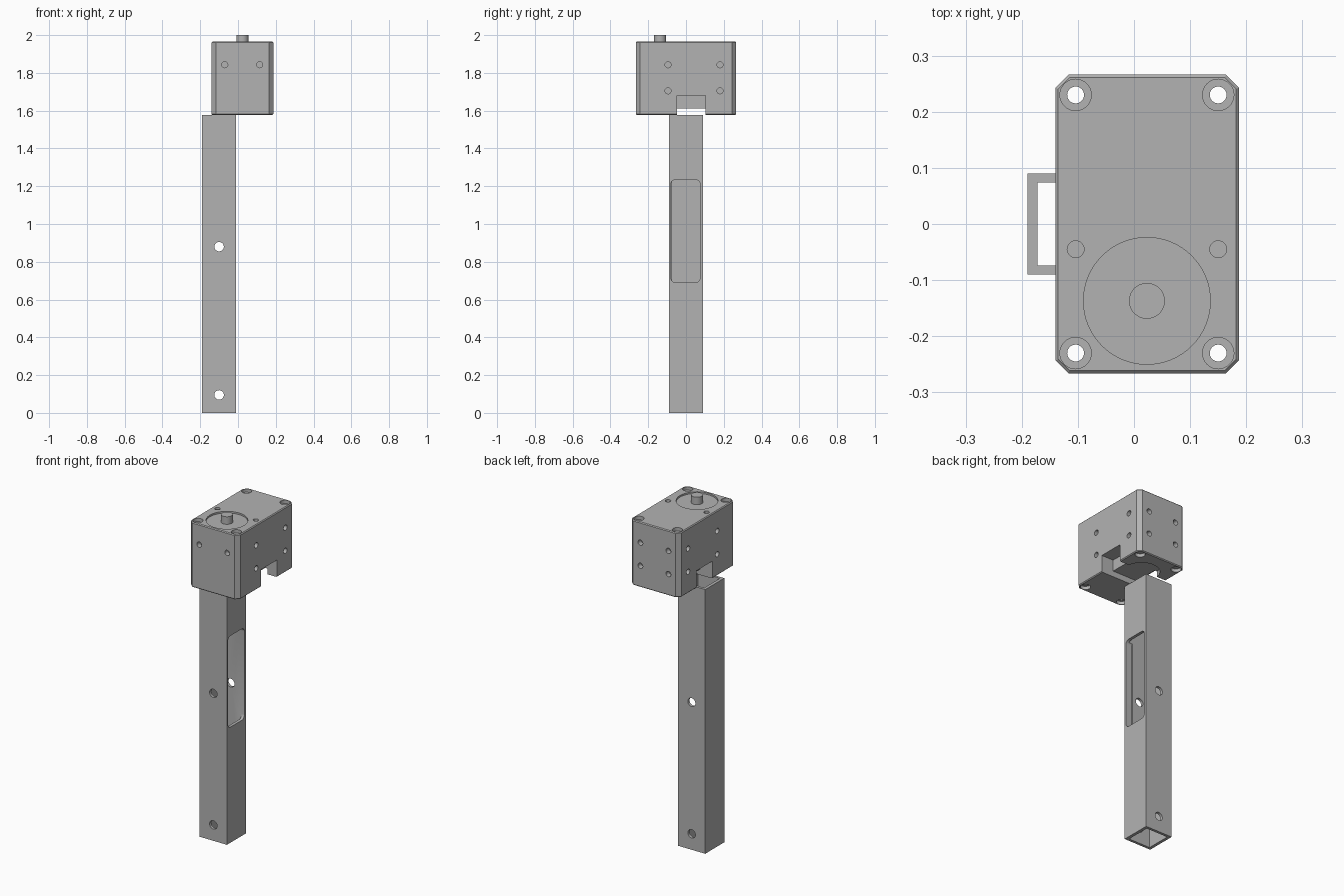
import bpy, bmesh, math
from mathutils import Matrix, Vector

cube = bpy.data.objects.get("Cube")
if cube:
    bpy.data.objects.remove(cube, do_unlink=True)

grey = bpy.data.materials.new("plain grey")
grey.use_nodes = True
colour = (0.45, 0.45, 0.45, 1)
grey.diffuse_color = colour
grey.node_tree.nodes["Principled BSDF"].inputs["Base Color"].default_value = colour


def make(name, bm):
    bmesh.ops.recalc_face_normals(bm, faces=bm.faces)
    mesh = bpy.data.meshes.new(name)
    bm.to_mesh(mesh)
    bm.free()
    mesh.materials.append(grey)
    obj = bpy.data.objects.new(name, mesh)
    bpy.context.collection.objects.link(obj)
    return obj


def block(name, lo, hi, bevel=0, axis=None, rim=0, segments=1):
    """Box between two corners; bevels edges along one axis, then the end rims."""
    lo, hi = Vector(lo), Vector(hi)
    bm = bmesh.new()
    bmesh.ops.create_cube(bm, size=1)
    for v in bm.verts:
        v.co = (lo + hi) / 2 + v.co * (hi - lo)
    if bevel:
        edges = [e for e in bm.edges
                 if abs((e.verts[0].co - e.verts[1].co).normalized()[axis]) > 0.9]
        bmesh.ops.bevel(bm, geom=edges, offset=bevel, offset_type='OFFSET',
                        segments=segments, profile=0.5, affect='EDGES')
    if rim:
        edges = [e for e in bm.edges
                 if abs(e.verts[0].co[axis] - e.verts[1].co[axis]) < 1e-5]
        bmesh.ops.bevel(bm, geom=edges, offset=rim, offset_type='OFFSET',
                        segments=1, profile=0.5, affect='EDGES')
    return make(name, bm)


def rod(name, centre, radius, length, axis=2, sides=32):
    """Cylinder centred on a point along the chosen axis."""
    turn = {0: Matrix.Rotation(math.pi / 2, 4, 'Y'),
            1: Matrix.Rotation(math.pi / 2, 4, 'X'), 2: Matrix()}[axis]
    bm = bmesh.new()
    bmesh.ops.create_cone(bm, cap_ends=True, segments=sides, radius1=radius,
                          radius2=radius, depth=length,
                          matrix=Matrix.Translation(centre) @ turn)
    return make(name, bm)


def cut(obj, cutter):
    cutter.hide_render = True
    mod = obj.modifiers.new("cut", 'BOOLEAN')
    mod.operation, mod.solver, mod.object = 'DIFFERENCE', 'EXACT', cutter
    bpy.context.view_layer.objects.active = obj
    bpy.ops.object.modifier_apply(modifier=mod.name)
    bpy.data.objects.remove(cutter, do_unlink=True)


# Hollow square post with a side window and cross holes
BASE, TOP = 1.577, 1.965
post = block("square_post", (-0.19, -0.09, 0), (-0.01, 0.09, BASE))
cut(post, block("bore", (-0.172, -0.074, -0.1), (-0.028, 0.074, 1.7)))
cut(post, block("window", (-0.05, -0.08, 0.69), (0.05, 0.075, 1.235),
                bevel=0.025, axis=0, segments=5))
for z in (0.095, 0.88):
    cut(post, rod("cross_hole", (-0.1, 0, z), 0.025, 0.4, axis=1))

# Gearbox housing with chamfered corners
X0, X1, Y = -0.14, 0.187, 0.266
housing = block("gearbox_housing", (X0, -Y, BASE), (X1, Y, TOP),
                bevel=0.023, axis=2, rim=0.005)

# Slot across the underside, deeper at each side
cut(housing, block("slot", (-0.3, -0.048, 1.5), (0.3, 0.04, 1.612)))
for lo, hi in ((-0.3, X0 + 0.08), (X1 - 0.08, 0.3)):
    cut(housing, block("slot_end", (lo, -0.048, 1.5), (hi, 0.103, 1.68)))
cut(housing, rod("underside_recess", (0.023, 0.09, BASE), 0.1, 0.068, sides=64))

# Counterbored corner holes and blind top holes
for x in (-0.104, 0.15):
    for y in (-0.23, 0.23):
        cut(housing, rod("through_hole", (x, y, 1.77), 0.015, 0.8))
        for z in (BASE, TOP):
            cut(housing, rod("counterbore", (x, y, z), 0.028, 0.04))
    cut(housing, rod("top_hole", (x, -0.045, TOP), 0.015, 0.08))

# Blind screw holes in the four walls
for z in (1.705, 1.843):
    for x in (X0, X1):
        for y in (-0.095, 0.18):
            cut(housing, rod("side_hole", (x, y, z), 0.016, 0.06, axis=0))
    for x in (-0.07, 0.115):
        for y in (-Y, Y):
            if y > 0 or z > 1.8:
                cut(housing, rod("end_hole", (x, y, z), 0.016, 0.06, axis=1))

# Round recess with the output shaft
cut(housing, rod("shaft_recess", (0.023, -0.137, TOP), 0.113, 0.02, sides=64))
shaft = rod("output_shaft", (0.023, -0.137, 1.97), 0.032, 0.06)

for obj in (post, housing, shaft):
    bpy.ops.object.select_all(action='DESELECT')
    obj.select_set(True)
    bpy.context.view_layer.objects.active = obj
    bpy.ops.object.shade_smooth_by_angle(angle=math.radians(25))
